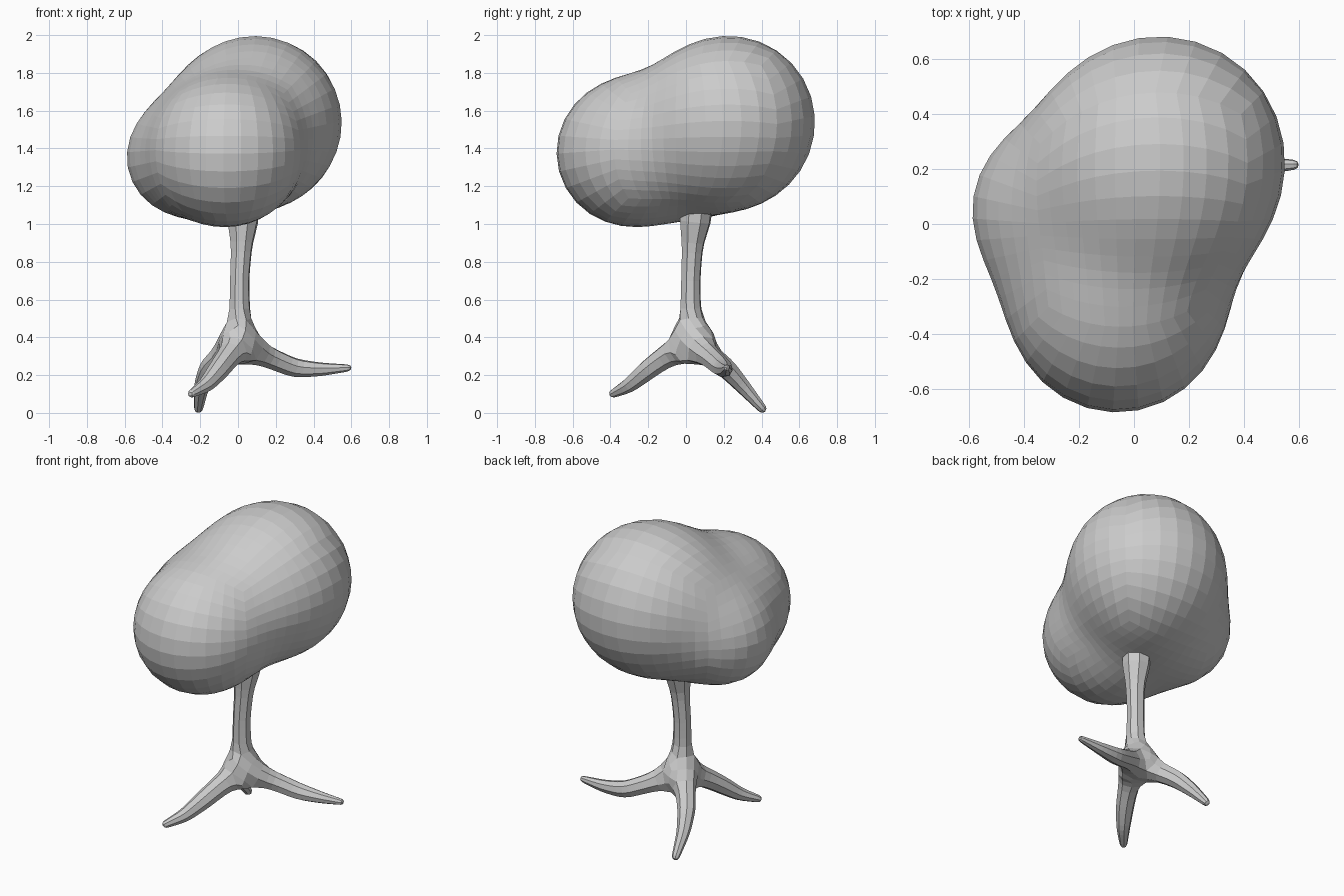
import bpy, bmesh, math
from mathutils import Vector

if "Cube" in bpy.data.objects:
    bpy.data.objects.remove(bpy.data.objects["Cube"])

grey = bpy.data.materials.new("plain grey")
grey.diffuse_color = (0.6, 0.6, 0.6, 1)
grey.use_nodes = True
grey.node_tree.nodes["Principled BSDF"].inputs["Base Color"].default_value = grey.diffuse_color

# Canopy: three rounded lobes softly blended into one mass (centre, radius)
LOBES = [((0.095, 0.23, 1.54), 0.452),
         ((-0.06, -0.305, 1.378), 0.378),
         ((-0.31, 0.06, 1.345), 0.255)]
CORE = Vector((-0.03, -0.02, 1.42))
BLEND = 0.115


def blob_distance(p):
    total = sum(math.exp(-((p - Vector(c)).length - r) / BLEND) for c, r in LOBES)
    return -BLEND * math.log(total)


def canopy_surface(direction):
    lo, hi = 0.0, 1.5
    for _ in range(30):
        mid = (lo + hi) / 2
        if blob_distance(CORE + direction * mid) < 0:
            lo = mid
        else:
            hi = mid
    return CORE + direction * lo


bm = bmesh.new()
bmesh.ops.create_cube(bm, size=2)
bmesh.ops.subdivide_edges(bm, edges=bm.edges[:], cuts=10, use_grid_fill=True)
for v in bm.verts:
    # even out the grid spacing, then push each point onto the blended lobes
    d = Vector([math.tan(c * math.pi / 4) for c in v.co]).normalized()
    v.co = canopy_surface(d)
bmesh.ops.recalc_face_normals(bm, faces=bm.faces[:])
mesh = bpy.data.meshes.new("canopy")
bm.to_mesh(mesh)
bm.free()
canopy = bpy.data.objects.new("canopy", mesh)
bpy.context.collection.objects.link(canopy)
mesh.materials.append(grey)

# Trunk and three roots: a branching skeleton of (x, y, z, radius)
HUB = (0.02, 0.02, 0.37, 0.095)
BRANCHES = [
    [(0.01, 0.025, 0.50, 0.062), (0.008, 0.025, 0.70, 0.056),
     (0.02, 0.035, 0.90, 0.062), (0.025, 0.05, 1.01, 0.095), (0.03, 0.06, 1.13, 0.10)],
    [(0.16, 0.13, 0.295, 0.062), (0.30, 0.195, 0.236, 0.056),
     (0.44, 0.212, 0.230, 0.039), (0.603, 0.216, 0.239, 0.018)],
    [(-0.05, -0.11, 0.298, 0.065), (-0.10, -0.20, 0.23, 0.060),
     (-0.17, -0.30, 0.146, 0.044), (-0.258, -0.402, 0.094, 0.021)],
    [(-0.08, 0.12, 0.31, 0.065), (-0.155, 0.215, 0.235, 0.058),
     (-0.195, 0.305, 0.135, 0.043), (-0.212, 0.421, 0.003, 0.023)],
]
points, edges = [HUB], []
for branch in BRANCHES:
    previous = 0
    for point in branch:
        points.append(point)
        edges.append((previous, len(points) - 1))
        previous = len(points) - 1
mesh = bpy.data.meshes.new("trunk_and_roots")
mesh.from_pydata([p[:3] for p in points], edges, [])
mesh.materials.append(grey)
trunk = bpy.data.objects.new("trunk_and_roots", mesh)
bpy.context.collection.objects.link(trunk)
trunk.modifiers.new("skin", 'SKIN')
for i, skin in enumerate(mesh.skin_vertices[0].data):
    skin.radius = (points[i][3], points[i][3])
    skin.use_root = i == 0
trunk.modifiers.new("rounding", 'SUBSURF').levels = 1
trunk.modifiers["rounding"].render_levels = 1
